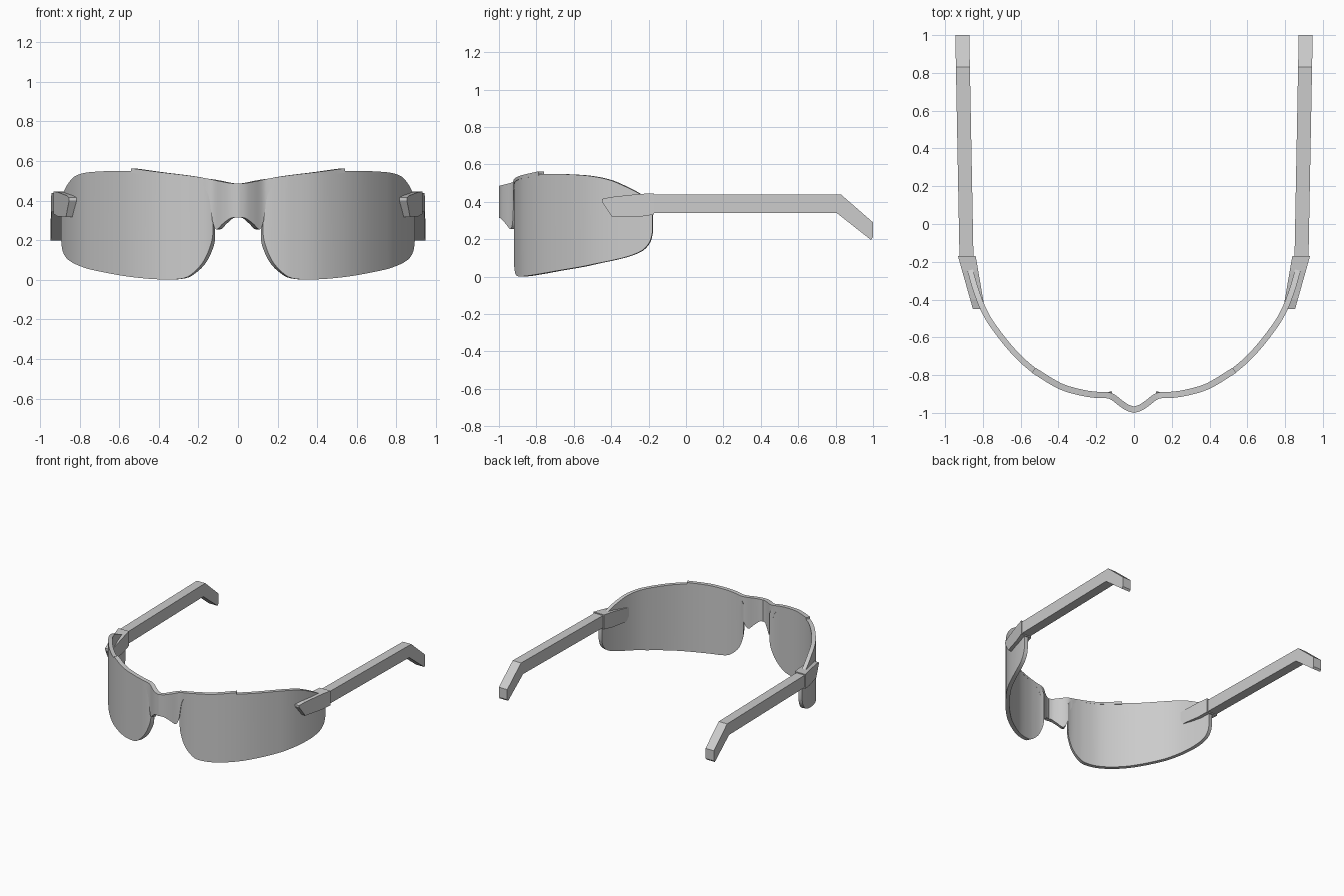
import bpy
import bmesh
from mathutils import Vector

if "Cube" in bpy.data.objects:
    bpy.data.objects.remove(bpy.data.objects["Cube"])


def smooth_rows(rows, n=3):
    """Catmull-Rom subdivision of a table of stations."""
    pts = [Vector(r) for r in rows]
    out = []
    for i in range(len(pts) - 1):
        p0, p1, p2 = pts[max(i - 1, 0)], pts[i], pts[i + 1]
        p3 = pts[min(i + 2, len(pts) - 1)]
        for k in range(n):
            t = k / n
            out.append(0.5 * (2 * p1 + (p2 - p0) * t
                              + (2 * p0 - 5 * p1 + 4 * p2 - p3) * t * t
                              + (3 * p1 - 3 * p2 + p3 - p0) * t ** 3))
    return out + [pts[-1]]


def finish(name, bm, angle):
    """Turn a right-hand bmesh into a mirrored object."""
    bmesh.ops.recalc_face_normals(bm, faces=bm.faces)
    me = bpy.data.meshes.new(name)
    bm.to_mesh(me)
    bm.free()
    ob = bpy.data.objects.new(name, me)
    bpy.context.collection.objects.link(ob)
    mod = ob.modifiers.new("mirror", 'MIRROR')
    mod.use_clip = True
    bpy.ops.object.select_all(action='DESELECT')
    bpy.context.view_layer.objects.active = ob
    ob.select_set(True)
    bpy.ops.object.modifier_apply(modifier=mod.name)
    if angle:
        bpy.ops.object.shade_smooth_by_angle(angle=angle)
    return ob


def shell(name, rows, thick, flare):
    """Upright curved strip; each station is (x, y, top z, bottom z)."""
    st = smooth_rows(rows)
    bm = bmesh.new()
    rings = []
    for i, (x, y, top, bot) in enumerate(st):
        a, b = st[max(i - 1, 0)], st[min(i + 1, len(st) - 1)]
        t = Vector((b[0] - a[0], b[1] - a[1])).normalized()
        if x < 1e-6:
            t = Vector((1, 0))
        bx = x - t.y * thick - flare * max(0, (0.3 - x) / 0.18)
        by = y + t.x * thick
        rings.append([bm.verts.new(p) for p in
                      ((x, y, top), (x, y, bot), (bx, by, bot), (bx, by, top))])
    for r, s in zip(rings, rings[1:]):
        for j in range(4):
            k = (j + 1) % 4
            bm.faces.new((r[j], r[k], s[k], s[j]))
    if st[0][0] > 1e-6:
        bm.faces.new(rings[0])
    bm.faces.new(rings[-1])
    return finish(name, bm, 0.6)


def side_block(name, profile, inner, outer):
    """Solid from a (y, z) profile, with x limits that run linearly with y."""
    bm = bmesh.new()
    sides = [[bm.verts.new((f(y), y, z)) for y, z in profile] for f in (inner, outer)]
    for s in sides:
        bm.faces.new(s)
    n = len(profile)
    for i in range(n):
        j = (i + 1) % n
        bm.faces.new((sides[0][i], sides[0][j], sides[1][j], sides[1][i]))
    return finish(name, bm, 0)


def line(y0, x0, y1, x1):
    return lambda y: x0 + (x1 - x0) * (y - y0) / (y1 - y0)


# Wraparound lenses
shell("lens", [
    (0.125, -0.912, 0.420, 0.250), (0.135, -0.916, 0.455, 0.185),
    (0.170, -0.920, 0.495, 0.100), (0.220, -0.917, 0.514, 0.040),
    (0.280, -0.907, 0.525, 0.006), (0.400, -0.871, 0.537, 0.002),
    (0.540, -0.786, 0.549, 0.014), (0.650, -0.685, 0.549, 0.032),
    (0.750, -0.560, 0.543, 0.053), (0.800, -0.480, 0.533, 0.070),
    (0.835, -0.400, 0.514, 0.086), (0.865, -0.310, 0.475, 0.108),
    (0.884, -0.235, 0.435, 0.140), (0.892, -0.195, 0.400, 0.185),
    (0.894, -0.180, 0.370, 0.235)], 0.03, 0.025)

# Nose bridge running into the brow bar above the lenses
shell("bridge_and_brow", [
    (0.000, -1.000, 0.485, 0.315), (0.040, -0.988, 0.488, 0.310),
    (0.080, -0.962, 0.495, 0.280), (0.110, -0.938, 0.501, 0.254),
    (0.130, -0.926, 0.506, 0.300), (0.150, -0.922, 0.510, 0.430),
    (0.200, -0.921, 0.519, 0.492), (0.280, -0.909, 0.530, 0.512),
    (0.400, -0.873, 0.544, 0.526), (0.540, -0.788, 0.563, 0.540)], 0.033, 0)

# Wedge hinges gripping the lens ends
side_block("hinge",
           [(-0.17, 0.446), (-0.25, 0.442), (-0.40, 0.426), (-0.45, 0.415),
            (-0.45, 0.400), (-0.395, 0.318), (-0.25, 0.320), (-0.17, 0.332)],
           line(-0.17, 0.838, -0.45, 0.790), line(-0.17, 0.932, -0.45, 0.853))

# Temple arms with dropped tips
side_block("temple_arm",
           [(-0.20, 0.438), (0.83, 0.438), (1.0, 0.290), (1.0, 0.210),
            (0.988, 0.197), (0.805, 0.341), (-0.20, 0.341)],
           line(-0.17, 0.850, 1.0, 0.872), line(-0.17, 0.924, 1.0, 0.946))
